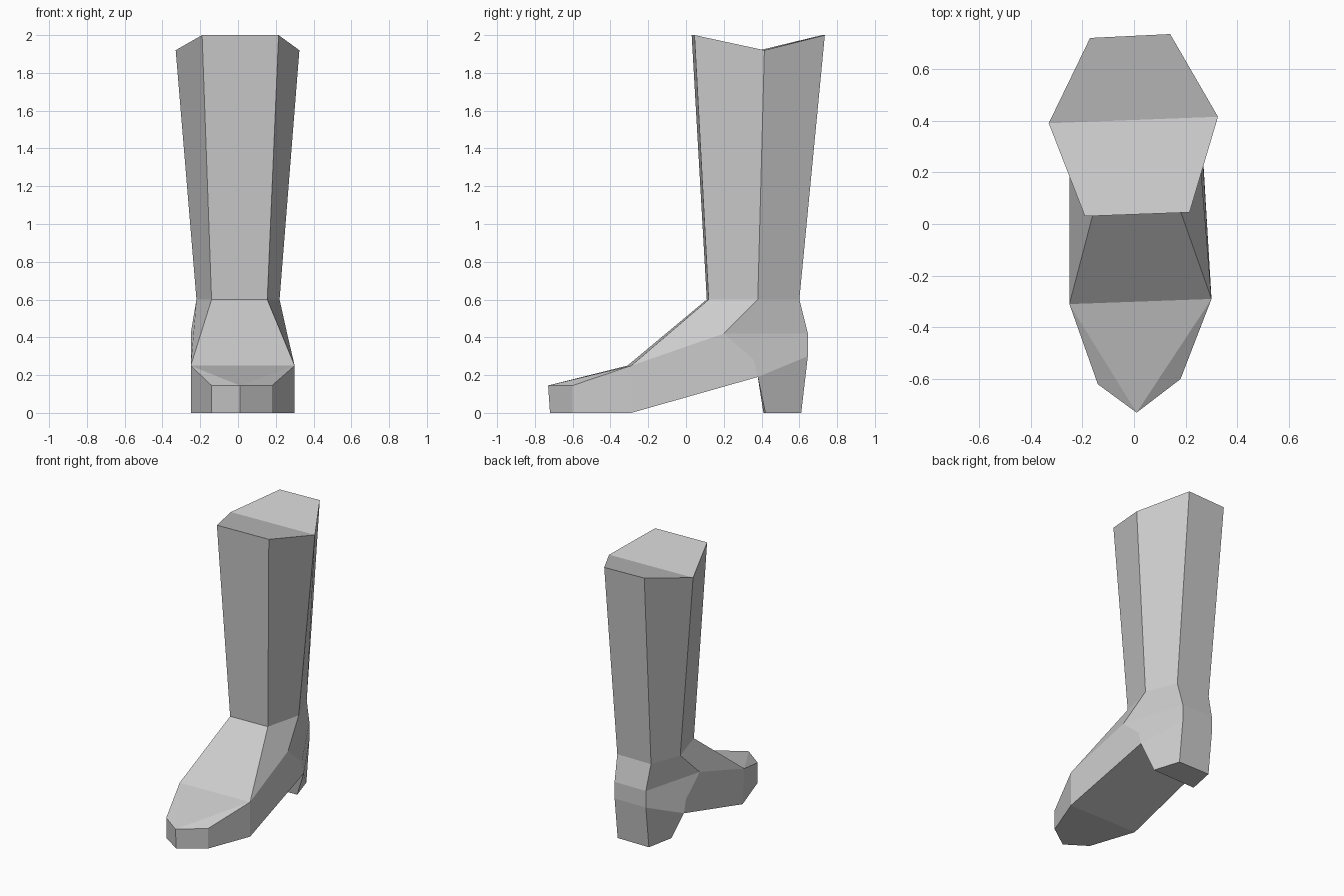
import bpy
import bmesh
from mathutils import Vector

default_cube = bpy.data.objects.get("Cube")
if default_cube:
    bpy.data.objects.remove(default_cube, do_unlink=True)

# Single matte grey for the whole boot
grey = bpy.data.materials.new("plain grey")
grey.use_nodes = True
colour = (0.6, 0.6, 0.6, 1)
grey.diffuse_color = colour
grey.node_tree.nodes["Principled BSDF"].inputs["Base Color"].default_value = colour

bm = bmesh.new()


def points(*coords):
    return [bm.verts.new(co) for co in coords]


def loft(upper, lower, closed=True):
    """Bridge two rows of points with quads."""
    count = len(upper) if closed else len(upper) - 1
    for i in range(count):
        j = (i + 1) % len(upper)
        bm.faces.new((upper[i], upper[j], lower[j], lower[i]))


# Six-sided rings, ordered: front right, front left, left, back left, back right, right
cuff = points((-.19, .03, 2), (.215, .045, 2), (.325, .415, 1.92),
              (.14, .735, 2), (-.17, .72, 2), (-.33, .39, 1.92))
ankle = points((-.14, .11, .6), (.155, .12, .6), (.22, .38, .6),
               (.13, .6, .6), (-.14, .6, .6), (-.22, .38, .6))
instep = points((-.25, -.31, .25), (.3, -.29, .25), (.26, .2, .42),
                (.12, .645, .42), (-.13, .645, .42), (-.25, .2, .42))
sole = points((-.25, -.29, 0), (.3, -.29, 0), (.26, .38, .19),
              (.12, .645, .3), (-.13, .645, .3), (-.25, .38, .19))

# Shaft, with a cap folded down at both sides
front_right, front_left, left, back_left, back_right, right = cuff
bm.faces.new((front_right, front_left, left, right))
bm.faces.new((left, back_left, back_right, right))
loft(cuff, ankle)

# Vamp and foot sides, left open at the front for the toe
loft(ankle, instep)
loft(instep[1:] + instep[:1], sole[1:] + sole[:1], closed=False)

# Toe wall and its faceted top
toe_top = points((.18, -.6, .145), (.01, -.73, .145), (-.14, -.62, .145))
toe_base = points((.18, -.6, 0), (.01, -.72, 0), (-.14, -.62, 0))
loft([instep[1], *toe_top, instep[0]], [sole[1], *toe_base, sole[0]], closed=False)
bm.faces.new((instep[0], instep[1], toe_top[1]))
bm.faces.new((instep[1], toe_top[0], toe_top[1]))
bm.faces.new((instep[0], toe_top[1], toe_top[2]))

# Flat forefoot sole and sloping arch
bm.faces.new([sole[0], sole[1], *toe_base])
bm.faces.new((sole[0], sole[1], sole[2], sole[5]))

# Tapered heel block
heel_base = points((.18, .42, 0), (.12, .61, 0), (-.13, .61, 0), (-.17, .41, 0))
loft(sole[2:], heel_base)
bm.faces.new(heel_base)

# Bend the side seam just above the heel
for side in (2, 5):
    seam = bm.edges.get((instep[side], sole[side]))
    new_edge, bend = bmesh.utils.edge_split(seam, instep[side], 0.6)
    bend.co += Vector((0, .05, 0))

bmesh.ops.recalc_face_normals(bm, faces=bm.faces[:])
mesh = bpy.data.meshes.new("boot")
bm.to_mesh(mesh)
bm.free()
mesh.materials.append(grey)
boot = bpy.data.objects.new("boot", mesh)
bpy.context.collection.objects.link(boot)
